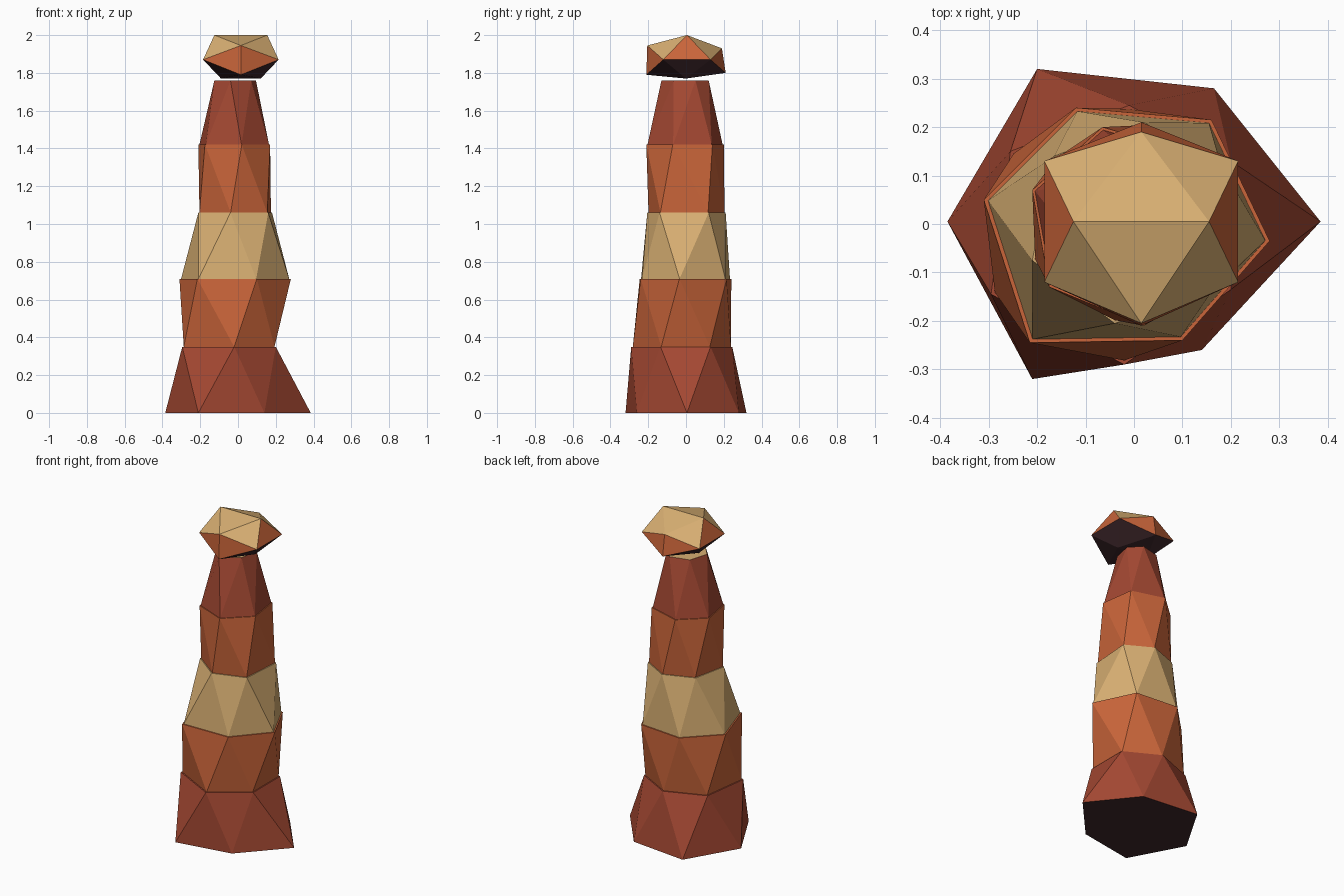
import bpy
import bmesh
from mathutils import Vector

cube = bpy.data.objects.get("Cube")
if cube:
    bpy.data.objects.remove(cube, do_unlink=True)


def make_material(name, rgb):
    mat = bpy.data.materials.new(name)
    mat.use_nodes = True
    color = (*rgb, 1.0)
    mat.diffuse_color = color
    for node in mat.node_tree.nodes:
        if node.type == "BSDF_PRINCIPLED":
            node.inputs["Base Color"].default_value = color
    return mat


brick_red = make_material("brick red", (0.37, 0.065, 0.032))
burnt_orange = make_material("burnt orange", (0.59, 0.13, 0.042))
sand = make_material("sand", (0.69, 0.43, 0.17))
dark_brown = make_material("dark brown", (0.05, 0.021, 0.025))


def faceted_solid(name, points, top, side, bottom, up_limit, down_limit):
    """Convex faceted stone, coloured by how far each face looks up or down."""
    bm = bmesh.new()
    for p in points:
        bm.verts.new(p)
    bmesh.ops.convex_hull(bm, input=bm.verts[:])
    bmesh.ops.dissolve_limit(bm, angle_limit=0.002,
                             verts=bm.verts[:], edges=bm.edges[:])
    bmesh.ops.recalc_face_normals(bm, faces=bm.faces[:])
    for face in bm.faces:
        face.normal_update()
        if face.normal.z > up_limit:
            face.material_index = 0
        elif face.normal.z < down_limit:
            face.material_index = 2
        else:
            face.material_index = 1
    mesh = bpy.data.meshes.new(name)
    bm.to_mesh(mesh)
    bm.free()
    for mat in (top, side, bottom):
        mesh.materials.append(mat)
    obj = bpy.data.objects.new(name, mesh)
    bpy.context.collection.objects.link(obj)
    return obj


def ring_points(ring, height, scale=1.0):
    """Lift a flat ring to a height, scaled about its own centre."""
    flat = [Vector((x, y, height)) for x, y in ring]
    centre = sum(flat, Vector()) / len(flat)
    return [centre + (p - centre) * scale for p in flat]


# Uneven six-sided rings, each turned half a step from the one below
rings = [
    (0, [(-.385, .005), (-.2, .32), (.165, .28), (.385, .005), (.14, -.26), (-.21, -.32)]),
    (.35, [(-.295, -.145), (-.255, .15), (-.01, .245), (.2, .13), (.2, -.135), (-.02, -.29)]),
    (.71, [(-.31, .05), (-.12, .24), (.16, .215), (.28, -.035), (.1, -.24), (-.215, -.245)]),
    (1.06, [(-.21, -.075), (-.165, .14), (.02, .21), (.18, .12), (.16, -.14), (-.04, -.205)]),
    (1.42, [(-.21, .07), (-.065, .2), (.14, .14), (.17, -.07), (.02, -.21), (-.175, -.13)]),
    (1.76, [(-.125, -.03), (-.09, .09), (.03, .12), (.095, .05), (.07, -.065), (-.04, -.13)]),
]

# Stacked tower sections, each starting slightly inside the rim below
sections = [
    ("base_section", brick_red, brick_red),
    ("lower_section", burnt_orange, burnt_orange),
    ("middle_section", sand, sand),
    ("upper_section", burnt_orange, burnt_orange),
    ("neck_section", brick_red, sand),
]
for (name, side, top), (z0, low), (z1, high) in zip(sections, rings, rings[1:]):
    inset = 0.97 if z0 else 1.0
    points = ring_points(low, z0, inset) + ring_points(high, z1)
    faceted_solid(name, points, top, side, dark_brown, 0.9, -0.9)

# Floating crown stone: a squashed twenty-sided gem with an edge on top
cx = 0.015
crown = [(cx, -.205, 1.945), (cx, .19, 1.93), (cx, -.21, 1.79), (cx, .21, 1.8)]
for s in (-1, 1):
    crown += [(cx + s * .14, .005, 2), (cx + s * .105, 0, 1.77)]
    crown += [(cx + s * .2, y, 1.87) for y in (-.12, .13)]
faceted_solid("crown_stone", crown, sand, burnt_orange, dark_brown, 0.55, -0.3)
